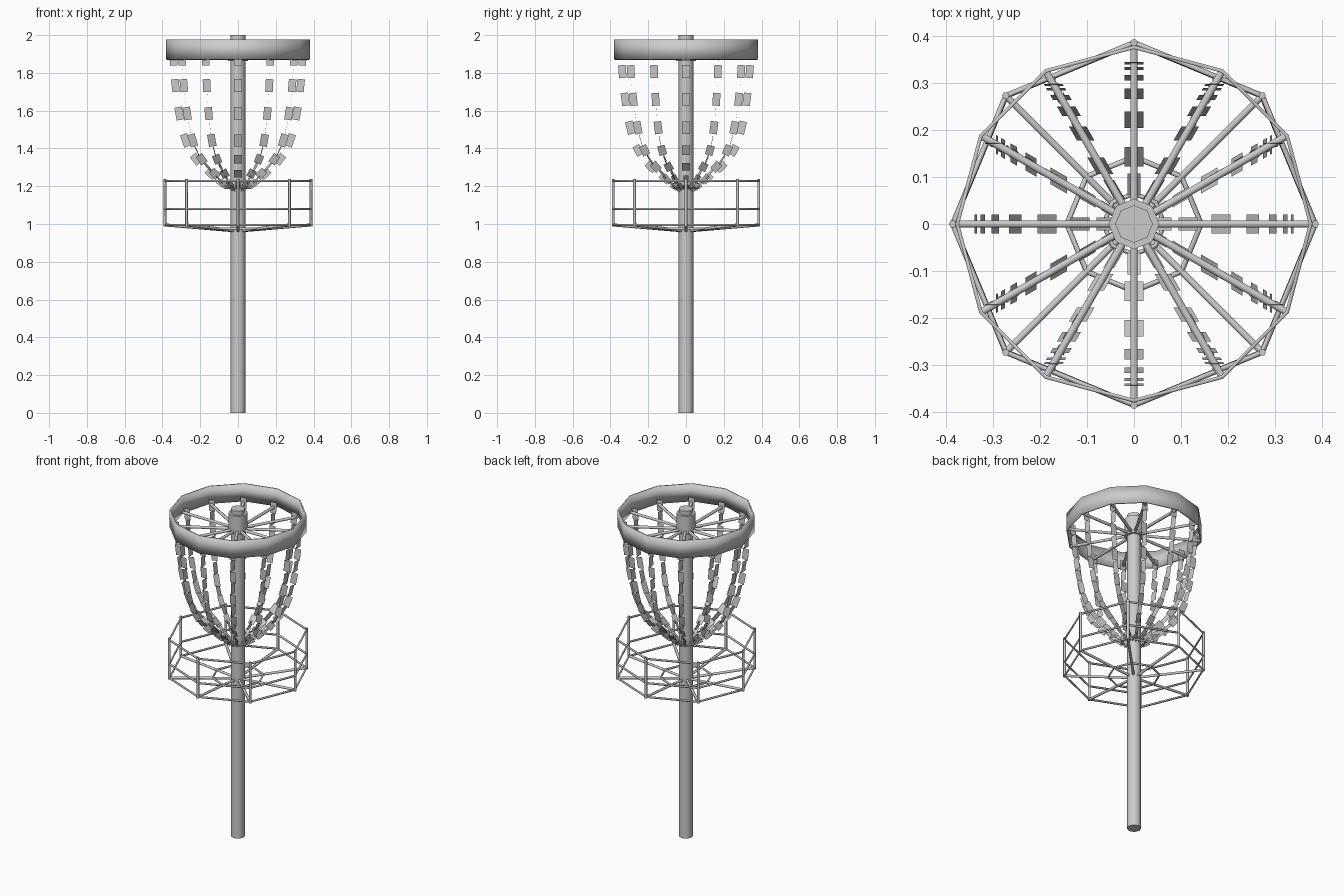
import bpy, bmesh, math
from mathutils import Vector

if "Cube" in bpy.data.objects:
    bpy.data.objects.remove(bpy.data.objects["Cube"])


def make_object(name, bm, smooth=True):
    mesh = bpy.data.meshes.new(name)
    bm.to_mesh(mesh)
    bm.free()
    ob = bpy.data.objects.new(name, mesh)
    bpy.context.collection.objects.link(ob)
    if smooth:
        bpy.ops.object.select_all(action='DESELECT')
        ob.select_set(True)
        bpy.context.view_layer.objects.active = ob
        bpy.ops.object.shade_smooth_by_angle(angle=math.radians(62))
    return ob


def polar(r, deg, z):
    a = math.radians(deg)
    return Vector((r * math.cos(a), r * math.sin(a), z))


def prism(bm, p, q, r, sides=6, capped=True):
    """Straight bar between two points."""
    d = (q - p).normalized()
    up = Vector((1, 0, 0)) if abs(d.z) > 0.9 else Vector((0, 0, 1))
    u = (up - d * up.dot(d)).normalized()
    v = d.cross(u)
    a, b = [[bm.verts.new(c + r * (u * math.cos(k * math.tau / sides) + v * math.sin(k * math.tau / sides)))
             for k in range(sides)] for c in (p, q)]
    for k in range(sides):
        n = (k + 1) % sides
        bm.faces.new((a[k], a[n], b[n], b[k]))
    if capped:
        bm.faces.new(a[::-1])
        bm.faces.new(b)


def wire_ring(bm, r, z, wire, n=8):
    """Polygonal hoop of round wire with mitred corners."""
    loops = []
    for k in range(n):
        loops.append([bm.verts.new(polar(r + wire * math.cos(j * math.tau / 6), k * 360 / n,
                                         z + wire * math.sin(j * math.tau / 6))) for j in range(6)])
    for k in range(n):
        a, b = loops[k], loops[(k + 1) % n]
        for j in range(6):
            m = (j + 1) % 6
            bm.faces.new((a[j], b[j], b[m], a[m]))
    bmesh.ops.recalc_face_normals(bm, faces=bm.faces[:])


# Pole and the sleeve at its top
bm = bmesh.new()
prism(bm, Vector((0, 0, 0)), Vector((0, 0, 2)), 0.04, sides=8)
make_object("pole", bm)
bm = bmesh.new()
prism(bm, Vector((0, 0, 1.863)), Vector((0, 0, 1.975)), 0.054, sides=8)
make_object("top_sleeve", bm)

# Twelve-sided band, thin sheet
bm = bmesh.new()
prism(bm, Vector((0, 0, 1.87)), Vector((0, 0, 1.977)), 0.38, sides=12, capped=False)
band = make_object("top_band", bm)
sheet = band.modifiers.new("thickness", 'SOLIDIFY')
sheet.thickness = 0.008
sheet.offset = -1

# Spokes carrying band and chains
bm = bmesh.new()
for k in range(12):
    prism(bm, polar(0.03, k * 30, 1.876), polar(0.376, k * 30, 1.876), 0.009)
make_object("top_spokes", bm)

# Chains: flat links alternately facing x and y, given as (radius, height) centres
links = [(0.342, 1.873), (0.337, 1.807), (0.331, 1.733), (0.322, 1.66), (0.311, 1.585),
         (0.295, 1.51), (0.277, 1.443), (0.253, 1.39), (0.222, 1.343), (0.185, 1.303),
         (0.143, 1.266), (0.115, 1.238), (0.085, 1.212), (0.055, 1.195)]
bm = bmesh.new()
for k in range(12):
    pts = [polar(r, k * 30, z) for r, z in links]
    for i, c in enumerate(pts):
        before, after = pts[max(i - 1, 0)], pts[min(i + 1, len(pts) - 1)]
        t = (after - before).normalized()
        normal = Vector((0, 1, 0)) if i % 2 == 0 else Vector((1, 0, 0))
        w = t.cross(normal).normalized() * (0.02 if i < 11 else 0.014)
        h = t * (0.034 if i < 7 else 0.028)
        bm.faces.new([bm.verts.new(c + s) for s in (w + h, h - w, -w - h, w - h)])
make_object("chains", bm, smooth=False)

# Ring gathering the chain ends
bm = bmesh.new()
wire_ring(bm, 0.065, 1.19, 0.005)
make_object("chain_ring", bm)

# Basket hoops and floor ring
bm = bmesh.new()
for r, z in ((0.386, 1.228), (0.386, 1.08), (0.385, 0.995), (0.143, 0.975)):
    wire_ring(bm, r, z, 0.006)
make_object("basket_hoops", bm)

# Basket uprights and floor spokes
bm = bmesh.new()
for k in range(8):
    prism(bm, polar(0.386, k * 45, 0.988), polar(0.386, k * 45, 1.238), 0.008)
    prism(bm, polar(0.03, k * 45, 0.965), polar(0.386, k * 45, 0.995), 0.008)
make_object("basket_bars", bm)
